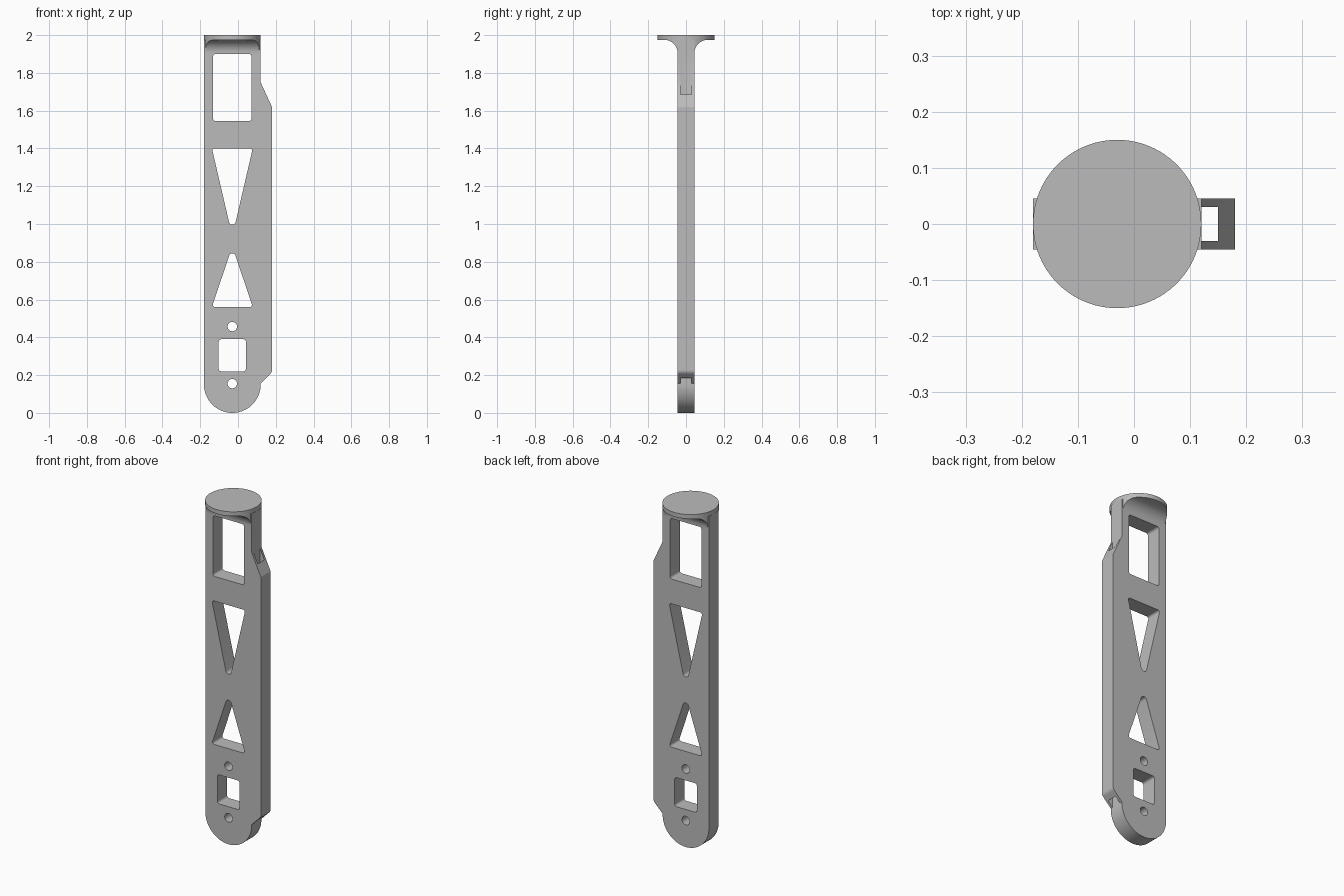
import bpy
import bmesh
import math
from mathutils import Vector

cube = bpy.data.objects.get("Cube")
if cube:
    bpy.data.objects.remove(cube, do_unlink=True)

grey = bpy.data.materials.new("plain grey")
grey.use_nodes = True
colour = (0.5, 0.5, 0.5, 1)
grey.diffuse_color = colour
grey.node_tree.nodes["Principled BSDF"].inputs["Base Color"].default_value = colour

AXIS = -0.03      # x of the arm's centre line
RADIUS = 0.15     # end radius of the arm
HALF = 0.045      # half thickness of the arm


def rounded(corners, steps=10):
    """Polygon from (u, v, radius) corners, each replaced by a tangent arc."""
    points = []
    for i, (u, v, r) in enumerate(corners):
        here = Vector((u, v))
        if r == 0:
            points.append(here)
            continue
        a = (Vector(corners[i - 1][:2]) - here).normalized()
        b = (Vector(corners[(i + 1) % len(corners)][:2]) - here).normalized()
        half = a.angle(b) / 2
        centre = here + (a + b).normalized() * r / math.sin(half)
        start = here + a * r / math.tan(half) - centre
        end = here + b * r / math.tan(half) - centre
        sweep = start.angle(end)
        for k in range(steps + 1):
            t = k / steps
            points.append(centre + (start * math.sin((1 - t) * sweep)
                                    + end * math.sin(t * sweep)) / math.sin(sweep))
    return points


def circle(u, v, r, count):
    return [Vector((u + r * math.cos(math.tau * k / count),
                    v + r * math.sin(math.tau * k / count))) for k in range(count)]


def prism(bm, points, low, high, place):
    """Extrude a profile from low to high; place maps (u, v, depth) to space."""
    face = bm.faces.new([bm.verts.new(place(p.x, p.y, low)) for p in points])
    made = bmesh.ops.extrude_face_region(bm, geom=[face])["geom"]
    shift = Vector(place(0, 0, high)) - Vector(place(0, 0, low))
    bmesh.ops.translate(bm, vec=shift,
                        verts=[g for g in made if isinstance(g, bmesh.types.BMVert)])


def along_y(u, v, d):
    return (u, d, v)


def along_x(u, v, d):
    return (d, u, v)


def along_z(u, v, d):
    return (u, v, d)


def finish(bm, name):
    bmesh.ops.remove_doubles(bm, verts=bm.verts, dist=0.00001)
    bmesh.ops.recalc_face_normals(bm, faces=bm.faces)
    mesh = bpy.data.meshes.new(name)
    bm.to_mesh(mesh)
    bm.free()
    mesh.materials.append(grey)
    obj = bpy.data.objects.new(name, mesh)
    bpy.context.collection.objects.link(obj)
    return obj


def carve(obj, tool, operation):
    mod = obj.modifiers.new("carve", 'BOOLEAN')
    mod.operation = operation
    mod.solver = 'EXACT'
    mod.object = tool
    bpy.ops.object.select_all(action='DESELECT')
    obj.select_set(True)
    bpy.context.view_layer.objects.active = obj
    bpy.ops.object.modifier_apply(modifier=mod.name)
    bpy.data.objects.remove(tool, do_unlink=True)
    bpy.ops.object.shade_smooth_by_angle(angle=math.radians(25))


# Arm plate with a round foot and a raised cable ridge on one edge
left, right, ridge = AXIS - RADIUS, AXIS + RADIUS, 0.18
bm = bmesh.new()
prism(bm, rounded([(left, 1.975, 0), (left, 0, RADIUS), (right, 0, RADIUS),
                   (right, 0.155, 0), (ridge, 0.215, 0.03), (ridge, 1.62, 0.02),
                   (right, 1.75, 0), (right, 1.975, 0)], 24), -HALF, HALF, along_y)
arm = finish(bm, "arm_plate")

# Openings through the plate
bm = bmesh.new()
for half_width, low, high in [(0.102, 1.545, 1.9), (0.072, 0.22, 0.39)]:
    window = [(AXIS - half_width, low, 0.014), (AXIS + half_width, low, 0.014),
              (AXIS + half_width, high, 0.014), (AXIS - half_width, high, 0.014)]
    prism(bm, rounded(window), -0.1, 0.1, along_y)
for base, apex in [(1.4, 0.935), (0.56, 0.883)]:
    triangle = [(AXIS - 0.108, base, 0.012), (AXIS + 0.108, base, 0.012),
                (AXIS, apex, 0.018)]
    prism(bm, rounded(triangle), -0.1, 0.1, along_y)
for height in (0.155, 0.457):
    prism(bm, circle(AXIS, height, 0.025, 32), -0.1, 0.1, along_y)

# Cable channel running the length of the ridge
channel = [Vector((x, y)) for x, y in
           [(right, -0.03), (0.15, -0.03), (0.15, 0.03), (right, 0.03)]]
prism(bm, channel, 0.1, 1.9, along_z)
carve(arm, finish(bm, "opening_cutter"), 'DIFFERENCE')

# Round end disc flowing into the plate through concave fillets
bm = bmesh.new()
prism(bm, circle(AXIS, 0, RADIUS, 96), 1.905, 2, along_z)
disc = finish(bm, "end_disc")
bm = bmesh.new()
prism(bm, rounded([(-0.2, 2.1, 0), (-0.2, 1.975, 0), (-HALF, 1.975, 0.07),
                   (-HALF, 1.8, 0), (HALF, 1.8, 0), (HALF, 1.975, 0.07),
                   (0.2, 1.975, 0), (0.2, 2.1, 0)], 16), -0.4, 0.4, along_x)
carve(disc, finish(bm, "fillet_cutter"), 'INTERSECT')
